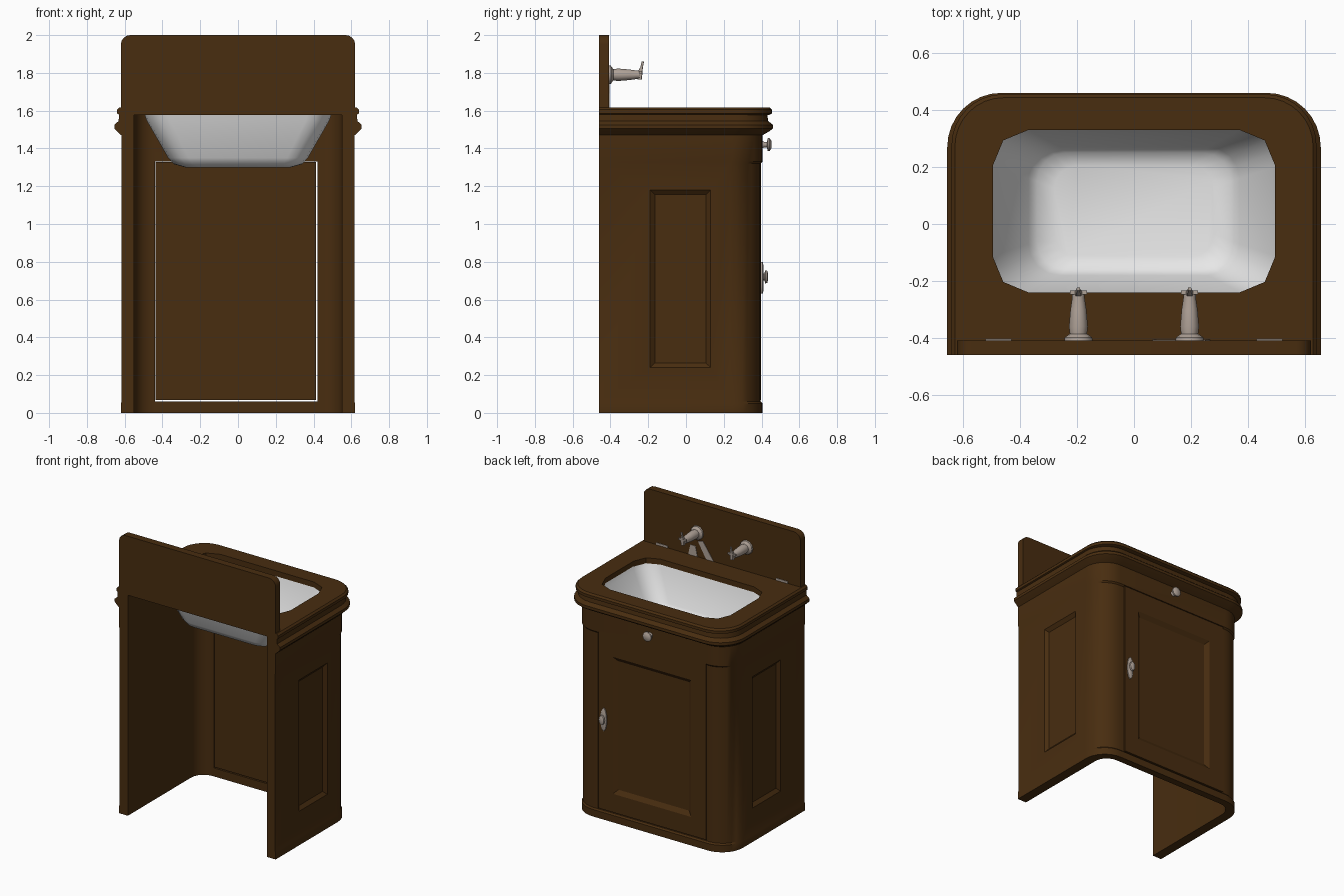
import bpy, bmesh, math
from mathutils import Vector

if "Cube" in bpy.data.objects:
    bpy.data.objects.remove(bpy.data.objects["Cube"])


def material(name, rgb):
    m = bpy.data.materials.new(name)
    m.diffuse_color = (*rgb, 1)
    m.use_nodes = True
    m.node_tree.nodes["Principled BSDF"].inputs["Base Color"].default_value = m.diffuse_color
    return m


WOOD = material("dark_wood", (0.065, 0.026, 0.005))
WHITE = material("white_enamel", (0.8, 0.8, 0.8))
METAL = material("warm_nickel", (0.43, 0.36, 0.31))


def make(name, verts, faces, mat, smooth=35, flip=False):
    me = bpy.data.meshes.new(name)
    me.from_pydata(verts, [], faces)
    bm = bmesh.new()
    bm.from_mesh(me)
    bmesh.ops.recalc_face_normals(bm, faces=bm.faces)
    if flip:
        bmesh.ops.reverse_faces(bm, faces=bm.faces)
    bm.to_mesh(me)
    bm.free()
    me.materials.append(mat)
    ob = bpy.data.objects.new(name, me)
    bpy.context.collection.objects.link(ob)
    select(ob)
    if smooth:
        bpy.ops.object.shade_smooth_by_angle(angle=math.radians(smooth))
    return ob


def select(ob):
    bpy.ops.object.select_all(action='DESELECT')
    ob.select_set(True)
    bpy.context.view_layer.objects.active = ob


def loft(name, rings, mat, caps=(True, True), **kw):
    n = len(rings[0])
    verts = [p for r in rings for p in r]
    faces = [(k * n + i, k * n + (i + 1) % n, (k + 1) * n + (i + 1) % n, (k + 1) * n + i)
             for k in range(len(rings) - 1) for i in range(n)]
    if caps[0]:
        faces.append(tuple(range(n)))
    if caps[1]:
        faces.append(tuple(range(len(verts) - n, len(verts))))
    return make(name, verts, faces, mat, **kw)


def box(name, lo, hi, mat):
    rings = [[(lo[0], lo[1], z), (hi[0], lo[1], z), (hi[0], hi[1], z), (lo[0], hi[1], z)]
             for z in (lo[2], hi[2])]
    return loft(name, rings, mat, smooth=0)


def cut(ob, cutter):
    select(ob)
    mod = ob.modifiers.new("cut", 'BOOLEAN')
    mod.operation = 'DIFFERENCE'
    mod.solver = 'EXACT'
    mod.object = cutter
    bpy.ops.object.modifier_apply(modifier=mod.name)
    bpy.data.objects.remove(cutter)


def u_path(hx, y1, z, r=None, segs=8):
    """Footprint open at the wall side, with rounded corners at +y."""
    r = r or 0.16 + (hx - 0.615) * 0.75
    right = [(hx - r + r * math.cos(a), y1 - r + r * math.sin(a), z)
             for a in [math.pi / 2 * i / segs for i in range(segs + 1)]]
    right = [(hx, -0.46, z)] + right
    return right + [(-x, y, z) for x, y, z in reversed(right)]


def rounded_rect(hx, hy, cy, r, z, segs=2):
    pts = []
    for q, (sx, sy) in enumerate(((1, 1), (-1, 1), (-1, -1), (1, -1))):
        for i in range(segs + 1):
            a = math.pi / 2 * (q + i / segs)
            pts.append((sx * (hx - r) + r * math.cos(a), cy + sy * (hy - r) + r * math.sin(a), z))
    return pts


def turned(name, x, z, profile, mat=METAL, sx=1, sz=1, n=12):
    """Lathe along y: profile of (radius, y)."""
    return loft(name, [[(x + sx * r * math.cos(t), y, z + sz * r * math.sin(t))
                        for t in [2 * math.pi * i / n for i in range(n)]] for r, y in profile], mat)


# Cabinet shell: base, walls, apron and moulding swept round the U footprint
profile = [(.62, .405, 0), (.62, .405, .05), (.616, .395, .06), (.616, .395, 1.32),
           (.618, .405, 1.33), (.618, .405, 1.47), (.64, .44, 1.49), (.655, .46, 1.505),
           (.655, .46, 1.525), (.632, .435, 1.545), (.63, .43, 1.58)]
rows = [u_path(*p) for p in profile] + [u_path(.55, .355, z, .1) for z in (1.58, 0)]
n, m = len(rows[0]), len(rows)
verts = [p for row in rows for p in row]
faces = [(k * n + i, k * n + i + 1, (k + 1) % m * n + i + 1, (k + 1) % m * n + i)
         for k in range(m) for i in range(n - 1)]
faces += [tuple(k * n for k in range(m)), tuple(k * n + n - 1 for k in range(m))]
cabinet = make("cabinet_shell", verts, faces, WOOD)

# Door opening and sunken side panels
cut(cabinet, box("door_cutter", (-.44, .2, .06), (.42, .6, 1.33), WOOD))


def panel_rect(a0, a1, z0, z1, inset):
    return [(a0 + inset, z0 + inset), (a1 - inset, z0 + inset),
            (a1 - inset, z1 - inset), (a0 + inset, z1 - inset)]


for s in (1, -1):
    rings = [[(s * x, y, z) for y, z in panel_rect(-.19, .13, .24, 1.18, d)]
             for x, d in ((.63, 0), (.616, 0), (.596, .025))]
    cut(cabinet, loft("panel_cutter", rings, WOOD, smooth=0))

# Door with sunken panel
door = box("door", (-.436, .355, .068), (.413, .398, 1.329), WOOD)
rings = [[(x, y, z) for x, z in panel_rect(-.32, .30, .2, 1.18, d)]
         for y, d in ((.42, 0), (.398, 0), (.378, .03))]
cut(door, loft("panel_cutter", rings, WOOD, smooth=0))

# Counter top with basin hole
top = loft("counter_top", [u_path(*p) for p in ((.625, .44, 1.578), (.64, .455, 1.585),
           (.64, .455, 1.605), (.628, .443, 1.617))], WOOD)
cut(top, loft("hole_cutter", [rounded_rect(.495, .285, .045, .125, z) for z in (1.5, 1.7)], WOOD))

# Basin
basin = [(.498, .288, .125, 1.59), (.485, .278, .125, 1.55), (.37, .225, .11, 1.35),
         (.34, .205, .10, 1.317), (.28, .16, .08, 1.30)]
loft("basin", [rounded_rect(hx, hy, .045, r, z, 4) for hx, hy, r, z in basin], WHITE,
     caps=(False, True), smooth=50, flip=True)

# Backsplash with rounded upper corners
outline = [(.62, 1.58)] + [(.57 + .05 * math.cos(a), 1.95 + .05 * math.sin(a))
                           for a in [math.pi / 8 * i for i in range(5)]]
outline += [(-x, z) for x, z in reversed(outline)]
loft("backsplash", [[(x, y, z) for x, z in outline] for y in (-.46, -.408)], WOOD)

# Taps: flange, barrel, lever and short cross bar
for side, s in (("left", -1), ("right", 1)):
    x = .195 * s
    turned("tap_barrel_" + side, x, 1.79, [(.05, -.41), (.048, -.398), (.03, -.385), (.033, -.36),
           (.028, -.3), (.022, -.26), (.022, -.245)])
    lever = [rounded_rect(w, w, cy, w * .6, z) for w, cy, z in
             ((.012, -.245, 1.765), (.014, -.245, 1.80), (.007, -.235, 1.83), (.006, -.228, 1.86))]
    lever = [[(px + x, py, pz) for px, py, pz in r] for r in lever]
    loft("tap_lever_" + side, lever, METAL)
    box("tap_bar_" + side, (x - .03, -.248, 1.797), (x + .03, -.234, 1.809), METAL)
    # Small fixing plates where the backsplash meets the counter
    box("fixing_plate_" + side, (.475 * s - .045, -.41, 1.615), (.475 * s + .045, -.404, 1.632), METAL)

# Thin metal plates under one tap
for name, quad in (("spout_plate", ((.19, 1.60), (.27, 1.60), (.25, 1.69), (.21, 1.69))),
                   ("spout_strip", ((.06, 1.61), (.12, 1.61), (.19, 1.73), (.15, 1.74)))):
    loft(name, [[(x, y, z) for x, z in quad] for y in (-.409, -.405)], METAL, smooth=0)

# Apron knob and door handle
turned("apron_knob", 0, 1.42, [(.022, .40), (.014, .415), (.014, .428), (.034, .433),
                               (.034, .443), (.02, .452)])
turned("handle_plate", .37, .715, [(.024, .396), (.024, .406), (.018, .411)], sz=3.5)
turned("handle_knob", .37, .72, [(.012, .40), (.012, .415), (.022, .42), (.02, .43), (.01, .435)], sz=1.6)
